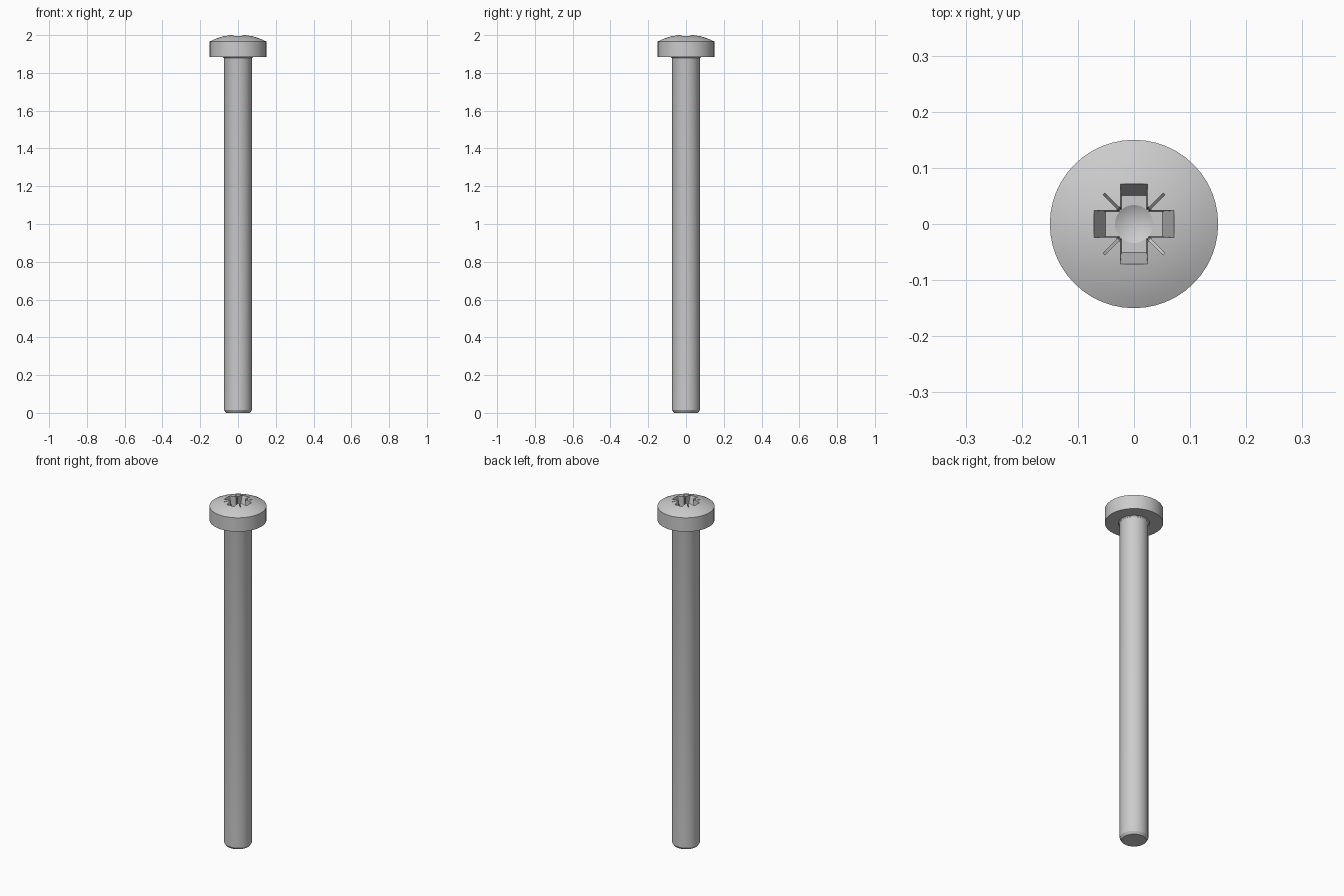
import bpy, bmesh, math
from mathutils import Matrix

if "Cube" in bpy.data.objects:
    bpy.data.objects.remove(bpy.data.objects["Cube"])

SIDES = 48


def make_object(name, bm):
    bmesh.ops.recalc_face_normals(bm, faces=bm.faces)
    mesh = bpy.data.meshes.new(name)
    bm.to_mesh(mesh)
    bm.free()
    obj = bpy.data.objects.new(name, mesh)
    bpy.context.collection.objects.link(obj)
    return obj


def revolve(name, profile):
    """Spin an (r, z) profile, whose ends lie on the axis, into a solid."""
    bm = bmesh.new()
    verts = [bm.verts.new((r, 0, z)) for r, z in profile]
    edges = [bm.edges.new(p) for p in zip(verts, verts[1:])]
    bmesh.ops.spin(bm, geom=verts + edges, cent=(0, 0, 0), axis=(0, 0, 1),
                   angle=math.tau, steps=SIDES, use_duplicate=False)
    bmesh.ops.remove_doubles(bm, verts=bm.verts, dist=1e-5)
    return make_object(name, bm)


def tapered_bar(name, top, bottom, z_bottom, angle=0, z_top=2.01):
    """Block with half sizes top and bottom, turned about z."""
    bm = bmesh.new()
    bmesh.ops.create_cube(bm, size=2)
    for v in bm.verts:
        hx, hy = top if v.co.z > 0 else bottom
        v.co = (v.co.x * hx, v.co.y * hy, z_top if v.co.z > 0 else z_bottom)
    bm.transform(Matrix.Rotation(math.radians(angle), 4, 'Z'))
    return make_object(name, bm)


# Screw body: chamfered tip, shank, small fillet, domed pan head
apex, rim_z, head_r = 2.0032, 1.966, 0.15
rise = apex - rim_z
R = (head_r ** 2 + rise ** 2) / (2 * rise)
dome_angle = math.asin(head_r / R)
dome = [(R * math.sin(dome_angle * i / 8), apex - R + R * math.cos(dome_angle * i / 8))
        for i in range(8, 0, -1)]
screw = revolve("screw", [(0, 0), (0.064, 0), (0.0735, 0.014), (0.0735, 1.872),
                          (0.0755, 1.880), (0.081, 1.885), (head_r, 1.885)]
                + dome + [(0, apex)])

# Cross recess: two wide wings, square core, conical floor and two thin ribs
cutters = [
    tapered_bar("wing_x", (0.076, 0.0245), (0.051, 0.0225), 1.922),
    tapered_bar("wing_y", (0.0245, 0.076), (0.0225, 0.051), 1.922),
    tapered_bar("core", (0.0312, 0.0312), (0.0262, 0.0262), 1.9225),
    revolve("floor_cone", [(0, 1.902), (0.034, 1.921), (0.0335, 1.9235), (0, 1.9235)]),
    tapered_bar("rib_a", (0.087, 0.0022), (0.035, 0.0022), 1.935, 45),
    tapered_bar("rib_b", (0.087, 0.0022), (0.035, 0.0022), 1.935, -45),
]

bpy.context.view_layer.objects.active = screw
screw.select_set(True)
for cutter in cutters:
    mod = screw.modifiers.new("cut_" + cutter.name, 'BOOLEAN')
    mod.operation, mod.solver, mod.object = 'DIFFERENCE', 'EXACT', cutter
    bpy.ops.object.modifier_apply(modifier=mod.name)
for cutter in cutters:
    bpy.data.objects.remove(cutter)

bpy.ops.object.shade_smooth_by_angle(angle=math.radians(20))
